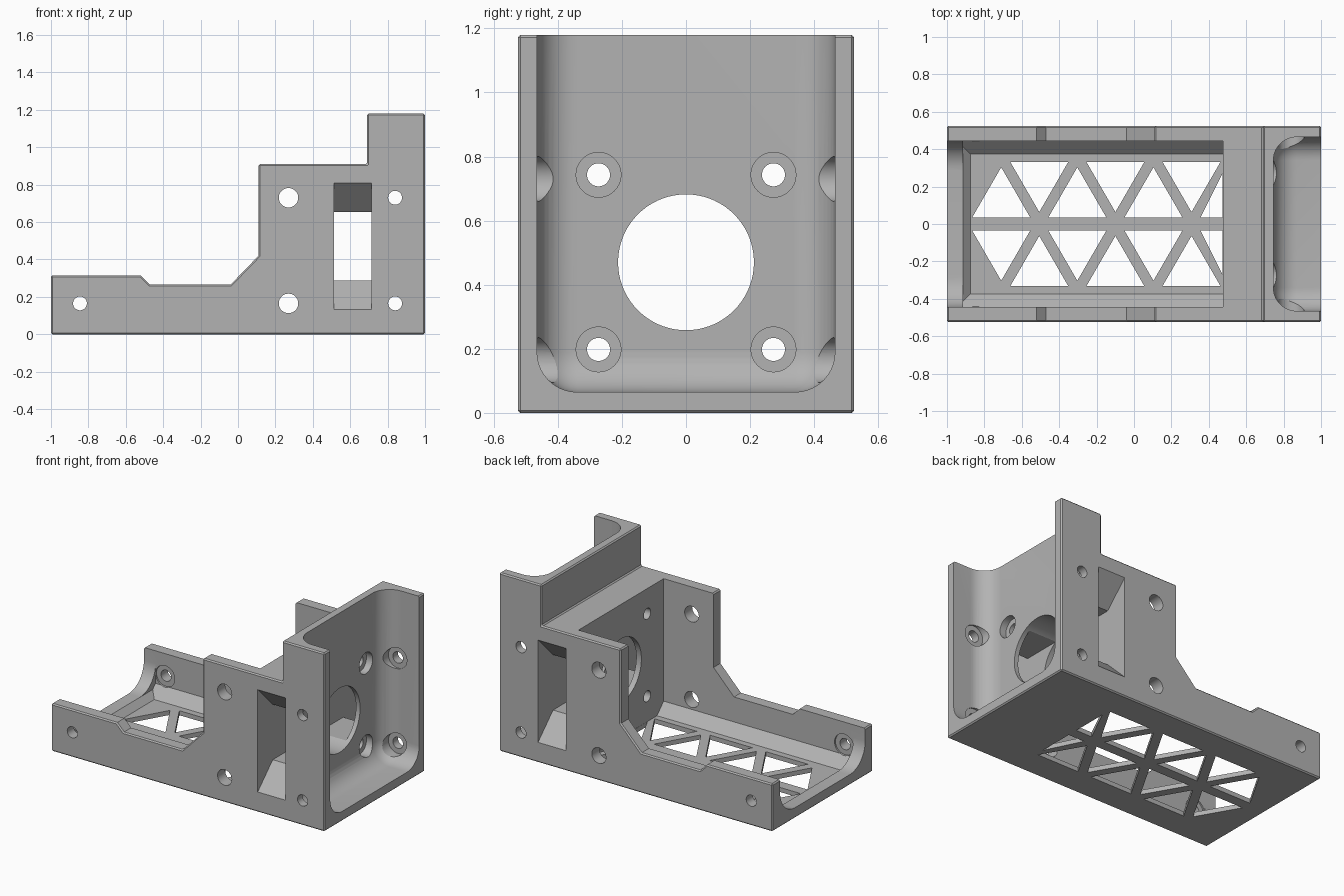
import bpy, bmesh, math
from mathutils import Matrix

old = bpy.data.objects.get("Cube")
if old:
    bpy.data.objects.remove(old)

grey = bpy.data.materials.new("plain_grey")
grey.use_nodes = True
colour = (0.45, 0.45, 0.45, 1)
grey.diffuse_color = colour
grey.node_tree.nodes["Principled BSDF"].inputs["Base Color"].default_value = colour


def to_object(bm, name):
    bmesh.ops.recalc_face_normals(bm, faces=bm.faces)
    mesh = bpy.data.meshes.new(name)
    bm.to_mesh(mesh)
    bm.free()
    mesh.materials.append(grey)
    obj = bpy.data.objects.new(name, mesh)
    bpy.context.collection.objects.link(obj)
    return obj


def loft(name, sections):
    """Closed solid through a list of matching rings of points."""
    bm = bmesh.new()
    rings = [[bm.verts.new(p) for p in s] for s in sections]
    n = len(rings[0])
    for a, b in zip(rings, rings[1:]):
        for i in range(n):
            j = (i + 1) % n
            bm.faces.new((a[i], a[j], b[j], b[i]))
    bm.faces.new(rings[0])
    bm.faces.new(rings[-1])
    return to_object(bm, name)


def along_y(name, pts, y0, y1):
    return loft(name, [[(x, y, z) for x, z in pts] for y in (y0, y1)])


def along_x(name, pts, x0, x1):
    return loft(name, [[(x, y, z) for y, z in pts] for x in (x0, x1)])


def cylinder(name, axis, centre, radius, length, segments=40):
    bm = bmesh.new()
    turn = Matrix.Rotation(math.pi / 2, 4, "Y" if axis == "x" else "X")
    bmesh.ops.create_cone(bm, cap_ends=True, segments=segments, radius1=radius,
                          radius2=radius, depth=length,
                          matrix=Matrix.Translation(centre) @ turn)
    return to_object(bm, name)


def rounded_box(name, low, high, radius):
    bm = bmesh.new()
    size = [h - l for l, h in zip(low, high)]
    mid = [(h + l) / 2 for l, h in zip(low, high)]
    bmesh.ops.create_cube(bm, size=1, matrix=Matrix.Translation(mid) @ Matrix.Diagonal((*size, 1)))
    bmesh.ops.bevel(bm, geom=bm.edges[:], offset=radius, segments=10, profile=0.5, affect="EDGES")
    return to_object(bm, name)


def modify(obj, kind, **settings):
    mod = obj.modifiers.new(kind.lower(), kind)
    for key, value in settings.items():
        setattr(mod, key, value)
    bpy.context.view_layer.objects.active = obj
    bpy.ops.object.modifier_apply(modifier=mod.name)


def cut(cutter):
    cutter.hide_render = True
    modify(bracket, "BOOLEAN", operation="DIFFERENCE", solver="EXACT", object=cutter)
    mesh = cutter.data
    bpy.data.objects.remove(cutter)
    bpy.data.meshes.remove(mesh)


# Body: stepped side outline with softened edges
outline = [(-1, 0), (1, 0), (1, 1.18), (0.69, 1.18), (0.69, 0.91), (0.11, 0.91),
           (0.11, 0.42), (-0.04, 0.265), (-0.47, 0.265), (-0.52, 0.315), (-1, 0.315)]
bracket = along_y("fan_mount_bracket", outline, -0.525, 0.525)
modify(bracket, "BEVEL", width=0.008, segments=1, limit_method="ANGLE", angle_limit=math.radians(50))

# Tray: chamfered floor, straight walls, up to the bulkhead
top = 1.4


def tray_ring(x, floor):
    edge = 0.345 + floor
    return [(x, -edge, floor), (x, edge, floor), (x, 0.445, 0.1),
            (x, 0.445, top), (x, -0.445, top), (x, -0.445, 0.1)]


cut(loft("tray_cutter", [tray_ring(-0.915, 0.07), tray_ring(-0.875, 0.03), tray_ring(0.475, 0.03)]))

# Open tray end with a rounded channel
cut(rounded_box("end_channel_cutter", (-1.5, -0.445, 0.07), (-0.7, 0.445, top), 0.16))

# Tall rounded pocket on the other end
cut(rounded_box("pocket_cutter", (0.745, -0.465, 0.065), (1.6, 0.465, 1.8), 0.125))

# Side slot flaring towards both outer walls
slot = [(-0.6, 0.06), (-0.368, 0.287), (0.368, 0.287), (0.6, 0.06),
        (0.6, 0.885), (0.368, 0.653), (-0.368, 0.653), (-0.6, 0.885)]
cut(along_x("slot_cutter", slot, 0.512, 0.715))

# Bulkhead: air bore and four counterbored screw holes
cut(cylinder("bore_cutter", "x", (0.61, 0, 0.47), 0.212, 0.5, 72))
for y in (-0.273, 0.273):
    for z in (0.198, 0.743):
        cut(cylinder("screw_cutter", "x", (0.61, y, z), 0.036, 0.5))
        cut(cylinder("screw_head_cutter", "x", (0.76, y, z), 0.07, 0.12))

# Side wall holes, some recessed on the inside
for x, z, radius, recess in ((0.27, 0.73, 0.052, 0), (0.27, 0.165, 0.052, 0),
                             (0.84, 0.73, 0.037, 0.472), (0.84, 0.165, 0.037, 0.472),
                             (-0.845, 0.165, 0.037, 0.455)):
    for side in (-1, 1):
        cut(cylinder("side_hole_cutter", "y", (x, side * 0.5, z), radius, 0.3))
        if recess:
            cut(cylinder("recess_cutter", "y", (x, side * (recess - 0.1), z), 0.07, 0.2))

# Floor lattice: alternating triangles in two mirrored rows
for side in (-1, 1):
    for i in range(7):
        x = -0.71 + 0.2035 * i
        base, tip = (0.035, 0.303) if i % 2 == 0 else (0.332, 0.064)
        tri = [(x - 0.155, base), (x + 0.155, base), (x, tip)]
        if i == 6:
            tri = [(x - 0.155, base), (0.474, base), (0.474, 0.273)]
        cut(loft("lattice_cutter", [[(px, side * py, z) for px, py in tri] for z in (-0.1, 0.05)]))

# Smooth the curved walls, keep the edges crisp
bpy.ops.object.select_all(action="DESELECT")
bracket.select_set(True)
bpy.context.view_layer.objects.active = bracket
bpy.ops.object.shade_smooth_by_angle(angle=math.radians(25))
